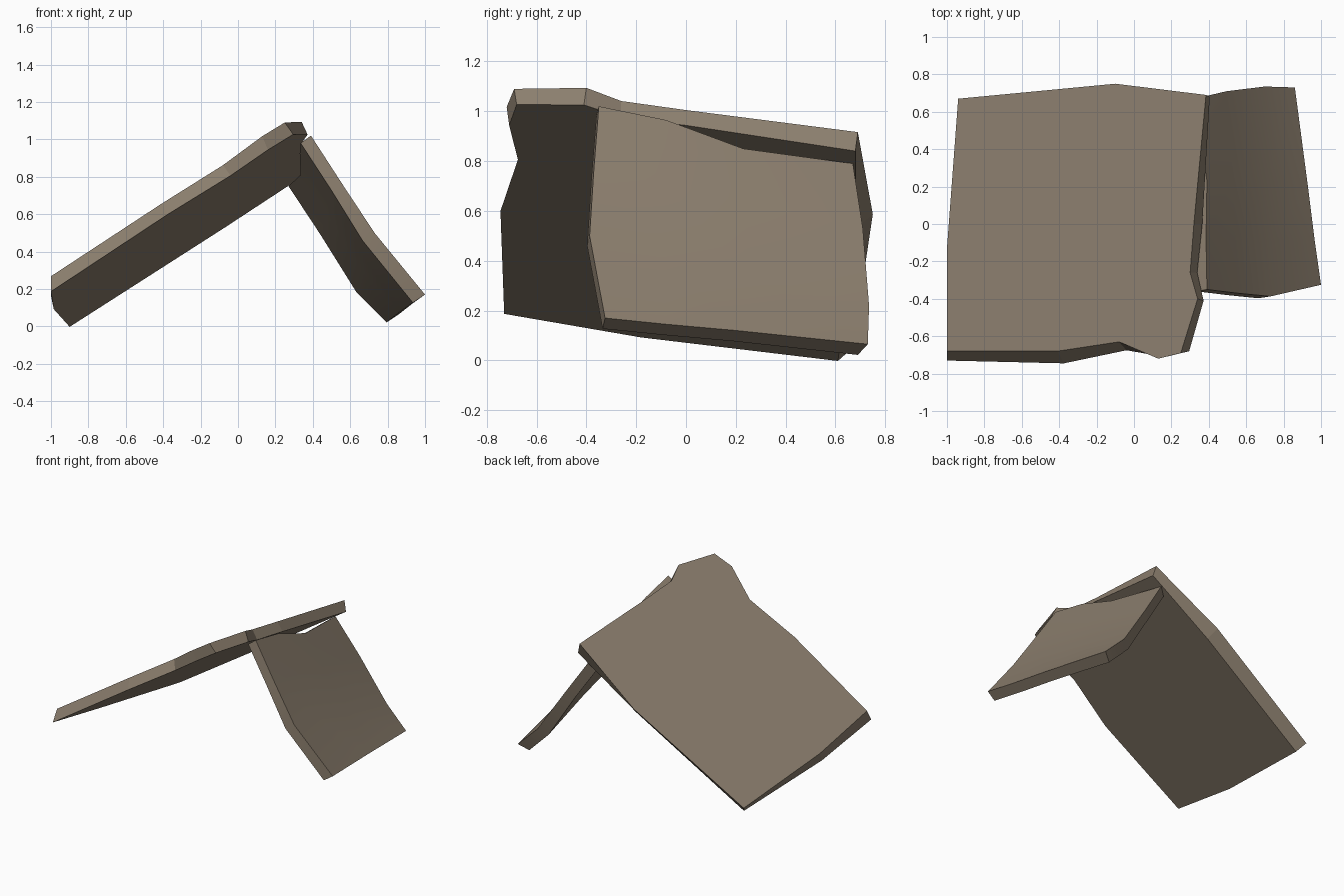
import bpy, bmesh

if "Cube" in bpy.data.objects:
    bpy.data.objects.remove(bpy.data.objects["Cube"])

stone = bpy.data.materials.new("weathered_brown_stone")
stone.diffuse_color = (0.26, 0.21, 0.155, 1)
stone.use_nodes = True
stone.node_tree.nodes["Principled BSDF"].inputs["Base Color"].default_value = stone.diffuse_color


def make_object(name, verts, faces):
    mesh = bpy.data.meshes.new(name)
    mesh.from_pydata(verts, [], faces)
    bm = bmesh.new()
    bm.from_mesh(mesh)
    bmesh.ops.recalc_face_normals(bm, faces=bm.faces)
    bm.to_mesh(mesh)
    bm.free()
    mesh.materials.append(stone)
    obj = bpy.data.objects.new(name, mesh)
    bpy.context.collection.objects.link(obj)
    return obj


# Large leaning slab: two outlines (x, y) lying on parallel tilted planes
def on_plane(points, height):
    return [(x, y, height + 0.656 * x - 0.19 * y) for x, y in points]


upper = [(-1.0, -0.68), (-0.41, -0.68), (-0.08, -0.63), (0.13, -0.72), (0.25, -0.69),
         (0.34, -0.40), (0.30, -0.26), (0.32, 0.0), (0.385, 0.69), (-0.10, 0.75),
         (-0.94, 0.67), (-1.0, -0.13)]
lower = [(-1.0, -0.73), (-0.375, -0.745), (-0.04, -0.675), (0.16, -0.71), (0.295, -0.68),
         (0.372, -0.41), (0.338, -0.26), (0.365, 0.0), (0.405, 0.68), (-0.07, 0.68),
         (-0.90, 0.61), (-0.985, -0.18)]
n = len(upper)
rim = [(i, (i + 1) % n, (i + 1) % n + n, i + n) for i in range(n)]
make_object("large_slab", on_plane(upper, 0.795) + on_plane(lower, 0.704),
            [tuple(range(n)), tuple(range(n, 2 * n))] + rim)

# Small bent slab: outer surface as columns front to back, each from top to foot
outer = [
    [(0.39, -0.35, 1.02), (0.555, -0.37, 0.765), (0.73, -0.387, 0.50), (1.0, -0.325, 0.17)],
    [(0.385, -0.08, 0.965), (0.54, -0.09, 0.71), (0.725, -0.09, 0.43), (0.965, -0.08, 0.145)],
    [(0.39, 0.23, 0.85), (0.53, 0.24, 0.64), (0.72, 0.25, 0.345), (0.93, 0.20, 0.12)],
    [(0.325, 0.67, 0.79), (0.495, 0.71, 0.53), (0.70, 0.735, 0.22), (0.86, 0.73, 0.065)],
]
offsets = [(-0.055, -0.04), (-0.057, -0.035), (-0.065, -0.04), (-0.065, -0.043)]
cols, rows = len(outer), len(offsets)
verts = [p for col in outer for p in col]
for c, col in enumerate(outer):
    dy = -0.04 if c == cols - 1 else -0.01
    verts += [(x + dx, y + dy, z + dz) for (x, y, z), (dx, dz) in zip(col, offsets)]

half = cols * rows
faces = []
for base in (0, half):
    for c in range(cols - 1):
        for r in range(rows - 1):
            a = base + c * rows + r
            faces.append((a, a + 1, a + rows + 1, a + rows))
# edge strips joining the outer and inner surfaces
loop = ([r for r in range(rows)] + [c * rows + rows - 1 for c in range(1, cols)]
        + [(cols - 1) * rows + r for r in range(rows - 2, -1, -1)]
        + [c * rows for c in range(cols - 2, 0, -1)])
for a, b in zip(loop, loop[1:] + loop[:1]):
    faces.append((a, b, b + half, a + half))
small = make_object("small_slab", verts, faces)

# the small slab bends softly, with crisp rims
bpy.context.view_layer.objects.active = small
small.select_set(True)
bpy.ops.object.shade_smooth_by_angle(angle=0.45)
